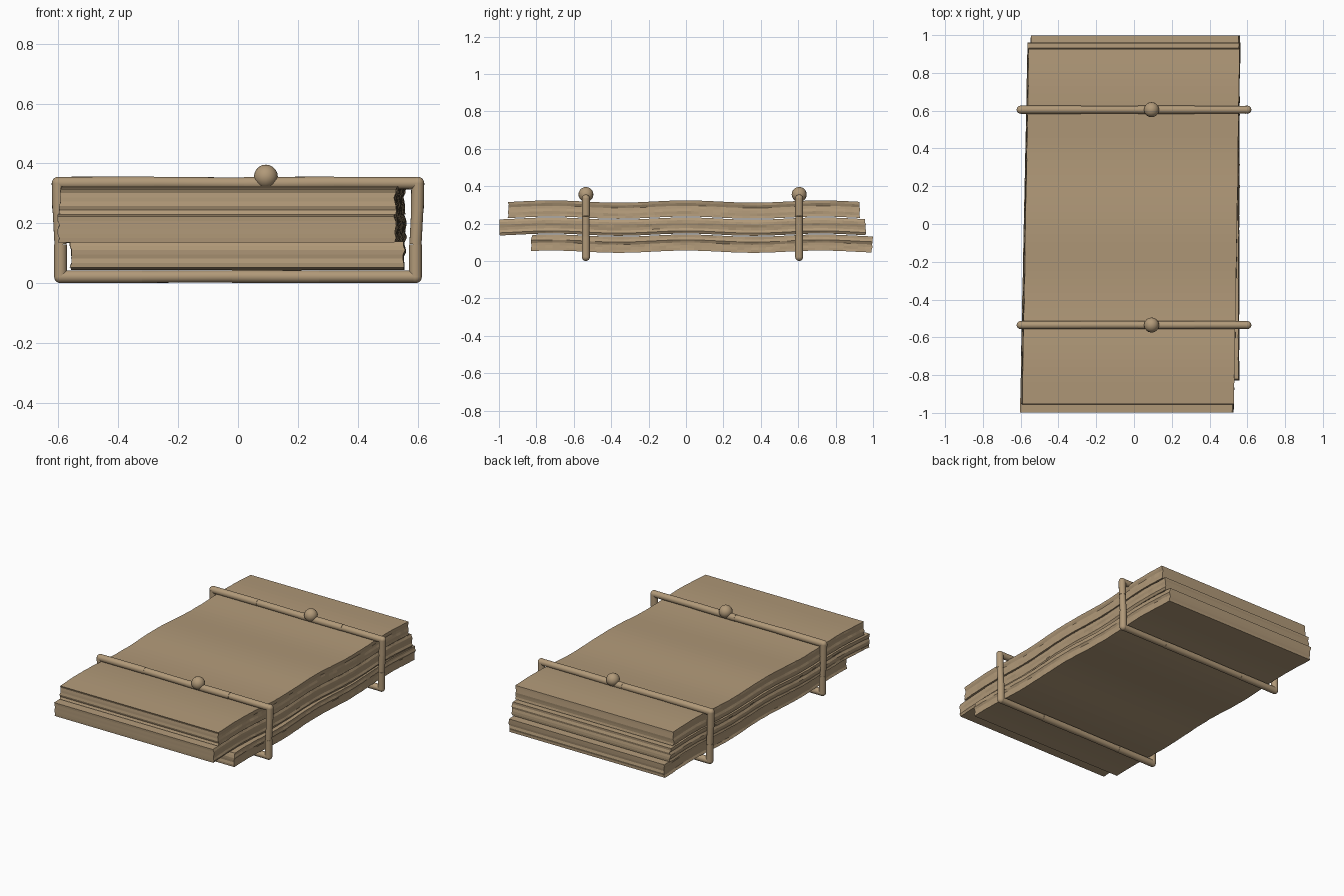
import bpy, bmesh, math, random
from mathutils import Vector

if "Cube" in bpy.data.objects:
    bpy.data.objects.remove(bpy.data.objects["Cube"])

random.seed(4)
wood = bpy.data.materials.new("tan wood")
wood.diffuse_color = (0.44, 0.32, 0.19, 1)
wood.use_nodes = True
wood.node_tree.nodes["Principled BSDF"].inputs["Base Color"].default_value = wood.diffuse_color


def finish(name, bm, smooth=False):
    bmesh.ops.recalc_face_normals(bm, faces=bm.faces[:])
    me = bpy.data.meshes.new(name)
    bm.to_mesh(me)
    bm.free()
    me.materials.append(wood)
    ob = bpy.data.objects.new(name, me)
    bpy.context.collection.objects.link(ob)
    if smooth:
        bpy.context.view_layer.objects.active = ob
        ob.select_set(True)
        bpy.ops.object.shade_smooth_by_angle(angle=math.radians(40))
        ob.select_set(False)


def plank(name, y0, y1, z0, z1, front, back):
    """Wavy board; front/back give the x range at each end, sides are grained."""
    bm = bmesh.new()
    ny, nz = 48, 6
    end_a = [random.uniform(0, 0.010) for _ in range(nz + 1)]
    end_b = [random.uniform(0, 0.010) for _ in range(nz + 1)]
    grain = [[random.uniform(0, 0.009) for _ in range(nz + 1)] for _ in range(2)]
    rings = []
    for j in range(ny + 1):
        t = j / ny
        left, right = [], []
        for k in range(nz + 1):
            y = (y0 + end_a[k]) * (1 - t) + (y1 - end_b[k]) * t
            z = z0 + (z1 - z0) * k / nz + 0.006 * math.cos(2 * math.pi * y / 0.72)
            xl = front[0] * (1 - t) + back[0] * t + grain[0][k] + random.uniform(0, 0.003)
            xr = front[1] * (1 - t) + back[1] * t - grain[1][k] - random.uniform(0, 0.003)
            left.append(bm.verts.new((xl, y, z)))
            right.append(bm.verts.new((xr, y, z)))
        rings.append(left + right[::-1])
    n = 2 * nz + 2
    for a, b in zip(rings, rings[1:]):
        for i in range(n):
            bm.faces.new((a[i], a[(i + 1) % n], b[(i + 1) % n], b[i]))
    for r in (rings[0], rings[-1]):
        for k in range(nz):
            bm.faces.new((r[k], r[k + 1], r[n - 2 - k], r[n - 1 - k]))
    finish(name, bm)


# Three stacked boards
plank("bottom_plank", -0.83, 1.0, 0.050, 0.136, (-0.565, 0.56), (-0.55, 0.562))
plank("middle_plank", -1.0, 0.965, 0.141, 0.227, (-0.605, 0.53), (-0.565, 0.565))
plank("top_plank", -0.955, 0.935, 0.232, 0.318, (-0.60, 0.532), (-0.565, 0.562))


def rod(bm, a, b, r):
    a, b = Vector(a), Vector(b)
    m = (b - a).to_track_quat('Z', 'Y').to_matrix().to_4x4()
    m.translation = (a + b) / 2
    bmesh.ops.create_cone(bm, cap_ends=True, segments=16, radius1=r, radius2=r,
                          depth=(b - a).length, matrix=m)


def ball(bm, c, r):
    g = bmesh.ops.create_uvsphere(bm, u_segments=16, v_segments=10, radius=r)
    bmesh.ops.translate(bm, verts=g["verts"], vec=c)


def strap(name, y):
    """Segmented rope loop around the stack."""
    bm = bmesh.new()
    top = [(-0.60, 0.334), (-0.28, 0.335), (0.02, 0.333), (0.32, 0.335), (0.60, 0.334)]
    low = [(-0.592, 0.022), (-0.32, 0.022), (-0.02, 0.023), (0.27, 0.022), (0.592, 0.022)]
    right = [(0.60, 0.334), (0.598, 0.24), (0.592, 0.13), (0.592, 0.022)]
    left = [(-x, z) for x, z in right]
    for path in (top, low, right, left):
        for i, (p, q) in enumerate(zip(path, path[1:])):
            rod(bm, (p[0], y, p[1]), (q[0], y, q[1]), 0.0215 - 0.0012 * (i % 2))
    for x, z in (top[0], top[-1], low[0], low[-1]):
        ball(bm, (x, y, z), 0.0215)
    finish(name, bm, True)
    # Knot on top
    bm = bmesh.new()
    ball(bm, (0.093, y, 0.356), 0.040)
    finish(name.replace("rope", "knot"), bm, True)


strap("front_rope", -0.535)
strap("back_rope", 0.605)
